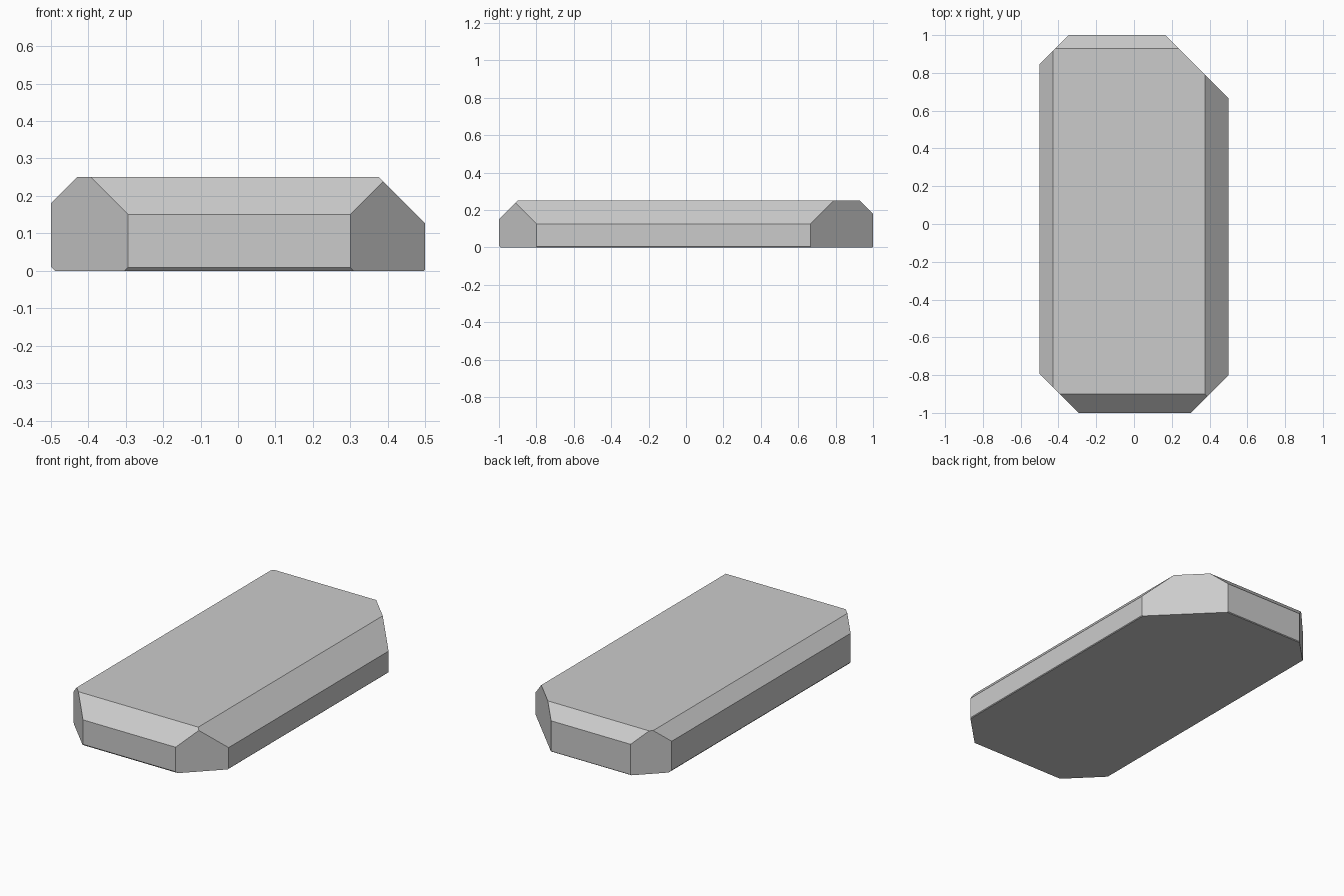
import bpy, bmesh
from mathutils import Vector, Matrix

if "Cube" in bpy.data.objects:
    bpy.data.objects.remove(bpy.data.objects["Cube"])

# Plain slab block
bm = bmesh.new()
bmesh.ops.create_cube(bm, size=1.0, matrix=Matrix.Translation((0, 0, 0.125)) @ Matrix.Diagonal((1, 2, 0.25, 1)))


def chamfer(point, normal):
    """Slice off everything beyond a plane and cap the cut."""
    geom = bm.verts[:] + bm.edges[:] + bm.faces[:]
    cut = bmesh.ops.bisect_plane(bm, geom=geom, dist=1e-6, plane_co=Vector(point),
                                 plane_no=Vector(normal), clear_outer=True)
    edges = [e for e in cut["geom_cut"] if isinstance(e, bmesh.types.BMEdge)]
    bmesh.ops.contextual_create(bm, geom=edges)


# Vertical corners: side x, end y, cut size
for sx, sy, size in ((1, -1, 0.2), (-1, -1, 0.206), (1, 1, 0.335), (-1, 1, 0.155)):
    chamfer((sx * 0.5, sy * (1 - size), 0), (sx, sy, 0))

# Upper and lower rims: outward direction, half extent, top cut, bottom cut
for dx, dy, half, top, bottom in ((-1, 0, 0.5, 0.07, 0.012), (1, 0, 0.5, 0.124, 0.004),
                                  (0, -1, 1.0, 0.099, 0.009), (0, 1, 1.0, 0.07, 0.004)):
    chamfer((dx * half, dy * half, 0.25 - top), (dx, dy, 1))
    chamfer((dx * half, dy * half, bottom), (dx, dy, -1))

bmesh.ops.recalc_face_normals(bm, faces=bm.faces[:])
mesh = bpy.data.meshes.new("chamfered_slab")
bm.to_mesh(mesh)
bm.free()
slab = bpy.data.objects.new("chamfered_slab", mesh)
bpy.context.collection.objects.link(slab)
